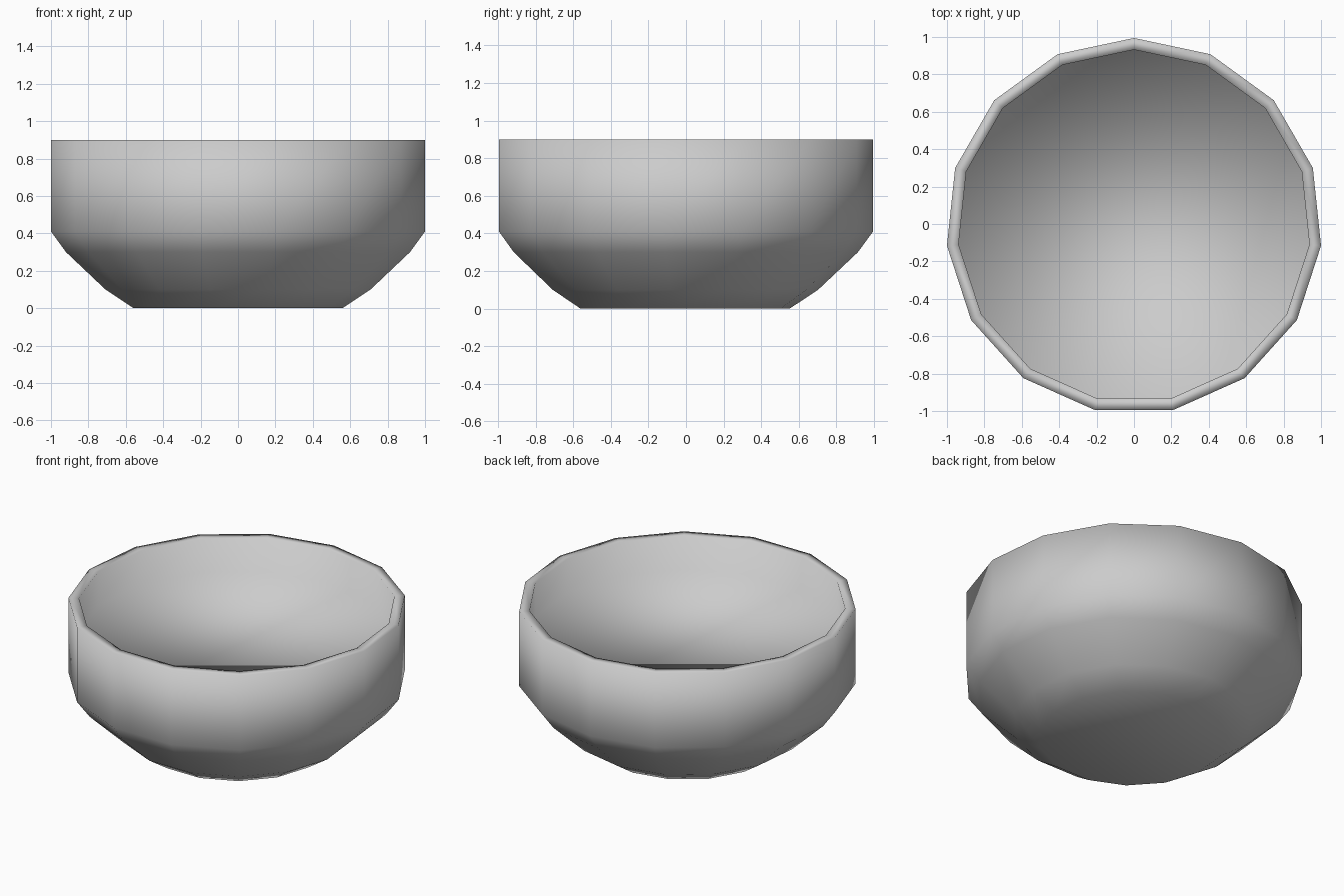
import bpy, bmesh, math

if "Cube" in bpy.data.objects:
    bpy.data.objects.remove(bpy.data.objects["Cube"])

SIDES = 15
OFFSET_Y = -0.011  # centres the odd-sided ring on y = 0

# Section (radius, z): outer base, up the wall, over the rim, down to the filled-in floor
PROFILE = [(0.562, 0.0), (0.713, 0.10), (0.925, 0.30), (1.0055, 0.41), (1.0055, 0.90),
           (0.943, 0.90), (0.943, 0.68)]


def ring(bm, r, z):
    pts = []
    for i in range(SIDES):
        a = math.pi / 2 + i * math.tau / SIDES
        pts.append(bm.verts.new((r * math.cos(a), r * math.sin(a) + OFFSET_Y, z)))
    return pts


# Bowl shell
bm = bmesh.new()
rings = [ring(bm, r, z) for r, z in PROFILE]
for low, high in zip(rings, rings[1:]):
    for i in range(SIDES):
        j = (i + 1) % SIDES
        bm.faces.new((low[i], low[j], high[j], high[i]))

# Outer base and inner floor
bm.faces.new(rings[0][::-1])
bm.faces.new(rings[-1])
bmesh.ops.recalc_face_normals(bm, faces=bm.faces[:])
for f in bm.faces:
    f.smooth = True

mesh = bpy.data.meshes.new("bowl")
bm.to_mesh(mesh)
bm.free()
bowl = bpy.data.objects.new("bowl", mesh)
bpy.context.collection.objects.link(bowl)

# Plain grey
mat = bpy.data.materials.new("light_grey")
mat.diffuse_color = (0.6, 0.6, 0.6, 1.0)
mat.use_nodes = True
mat.node_tree.nodes["Principled BSDF"].inputs["Base Color"].default_value = mat.diffuse_color
mesh.materials.append(mat)
